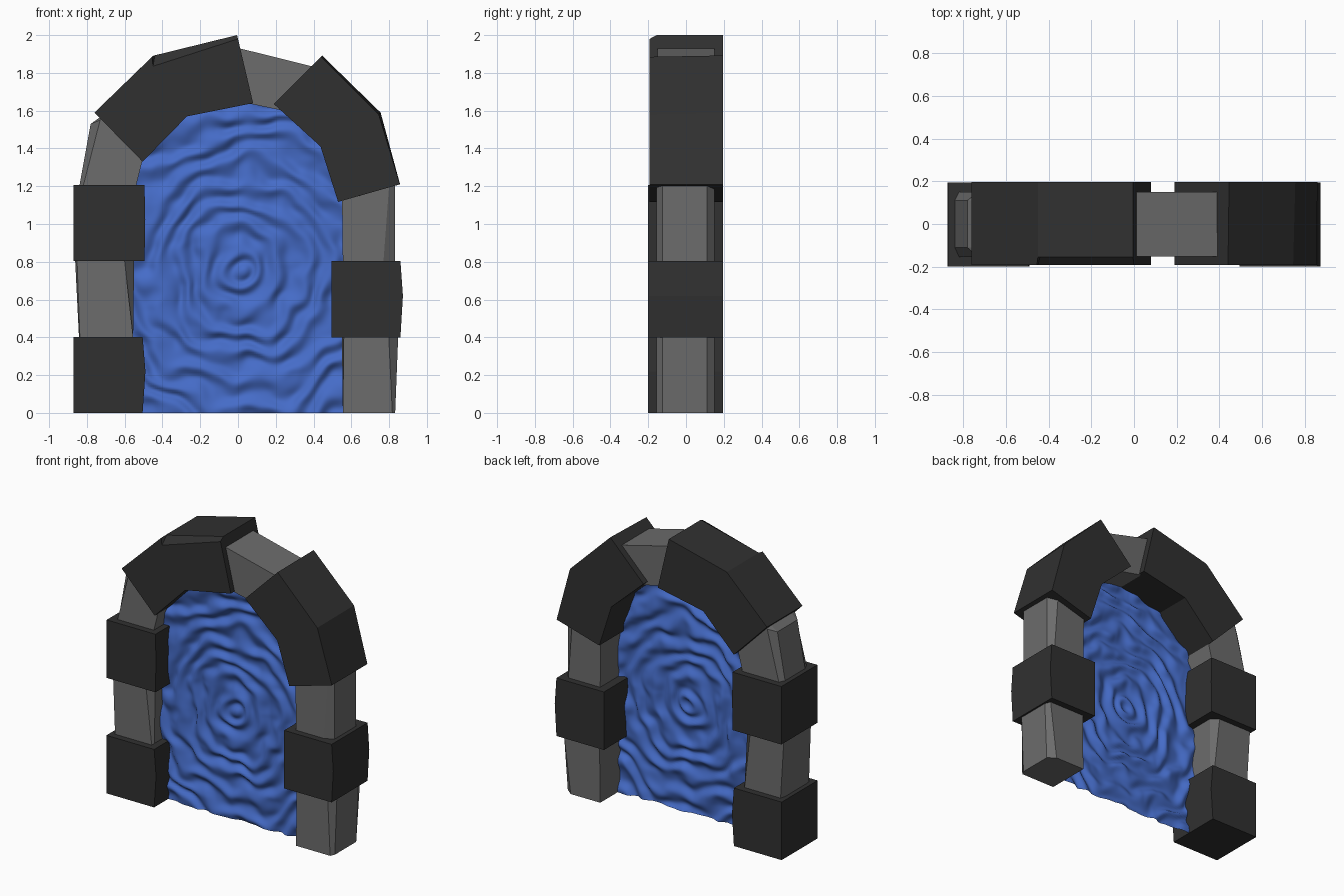
import bpy, bmesh, math
from mathutils import Vector, noise

if "Cube" in bpy.data.objects:
    bpy.data.objects.remove(bpy.data.objects["Cube"])


def material(name, rgb):
    m = bpy.data.materials.new(name)
    m.diffuse_color = (*rgb, 1)
    m.use_nodes = True
    m.node_tree.nodes["Principled BSDF"].inputs["Base Color"].default_value = m.diffuse_color
    return m


DARK = material("dark_stone", (0.03, 0.03, 0.03))
LIGHT = material("light_stone", (0.15, 0.15, 0.15))
WATER = material("blue_surface", (0.06, 0.15, 0.58))


def finish(name, bm, mat):
    bmesh.ops.recalc_face_normals(bm, faces=bm.faces)
    me = bpy.data.meshes.new(name)
    bm.to_mesh(me)
    bm.free()
    me.materials.append(mat)
    ob = bpy.data.objects.new(name, me)
    bpy.context.collection.objects.link(ob)
    return ob


def stone(name, mat, *sections):
    """Loft (x, z) profiles from front to back; sections are (y, profile)."""
    bm = bmesh.new()
    rings = [[bm.verts.new((x, y, z)) for x, z in prof] for y, prof in sections]
    n = len(rings[0])
    for a, b in zip(rings, rings[1:]):
        for i in range(n):
            j = (i + 1) % n
            bm.faces.new((a[i], a[j], b[j], b[i]))
    bm.faces.new(rings[0])
    bm.faces.new(rings[-1])
    return finish(name, bm, mat)


def dark_post(name, s, z0, inner, outer, bulge_in, bulge_out):
    """Big post block, with a slight belly on its inner and outer sides."""
    z1, zm = z0 + 0.403, z0 + 0.22
    prof = [(s * x, z) for x, z in
            ((inner, z0), (outer, z0), (outer + bulge_out, zm),
             (outer, z1), (inner, z1), (inner - bulge_in, zm))]
    stone(name, DARK, (-0.2, prof), (0.195, prof))


def light_post(name, s, z0, out0, out1, cut0, cut1, inner_cut=0.0):
    """Narrow post block with tapering chamfers on its outer edges."""
    z1 = z0 + 0.403
    def prof(c0, c1, ci):
        return [(s * x, z) for x, z in
                ((0.555, z0), (out0 - c0, z0), (out1 - c1, z1), (0.55 + ci, z1))]
    stone(name, LIGHT, (-0.155, prof(cut0, cut1, inner_cut)), (-0.125, prof(0, 0, 0)),
          (0.11, prof(0, 0, 0)), (0.15, prof(cut1, cut0, inner_cut)))


# Left and right posts
dark_post("left_base_block", -1, 0.0, 0.505, 0.872, 0.015, 0.0)
light_post("left_lower_stone", -1, 0.4, 0.842, 0.862, 0.005, 0.01, 0.05)
dark_post("left_upper_block", -1, 0.803, 0.495, 0.87, 0.004, 0.0)
light_post("right_base_stone", 1, 0.0, 0.832, 0.848, 0.015, 0.05, 0.01)
dark_post("right_lower_block", 1, 0.4, 0.495, 0.86, 0.0, 0.013)
light_post("right_upper_stone", 1, 0.8, 0.83, 0.83, 0.06, 0.03)

# Light stone where the left post turns into the arch
curve_front = [(-0.82, 1.2), (-0.54, 1.2), (-0.5, 1.36), (-0.71, 1.57), (-0.73, 1.55)]
curve_mid = [(-0.84, 1.2), (-0.54, 1.2), (-0.5, 1.36), (-0.71, 1.58), (-0.78, 1.53)]
stone("left_shoulder_stone", LIGHT, (-0.155, curve_front), (-0.11, curve_mid),
      (0.11, curve_mid), (0.15, curve_front))

# Big left arch stone with a wedge cut from its upper front edge
arch_front = [(-0.76, 1.59), (-0.505, 1.33), (-0.27, 1.57), (0.08, 1.64),
              (0.0, 1.98), (-0.45, 1.835), (-0.455, 1.885)]
arch_back = arch_front[:4] + [(-0.005, 2.0), (-0.44, 1.893), (-0.45, 1.89)]
stone("left_arch_block", DARK, (-0.193, arch_front), (-0.155, arch_back), (0.196, arch_back))

# Light top stone
top_prof = [(0.0, 1.65), (0.24, 1.6), (0.41, 1.83), (0.0, 1.932)]
stone("top_stone", LIGHT, (-0.152, top_prof), (0.15, top_prof))

# Big right arch stone
right_front = [(0.19, 1.635), (0.437, 1.41), (0.53, 1.117), (0.857, 1.21), (0.745, 1.58), (0.44, 1.885)]
right_back = right_front[:3] + [(0.858, 1.21), (0.755, 1.59), (0.445, 1.892)]
stone("right_arch_block", DARK, (-0.193, right_front), (0.196, right_back))


# Rippling surface that fills the arch, set forward of the middle
def ripple(x, z):
    warp = noise.noise(Vector((x * 4.5, z * 4.5, 0.3)))
    fine = noise.noise(Vector((x * 9, z * 9, 5.0)))
    r = math.hypot(x - 0.03, z - 0.75)
    wave = math.sin(50 * r + 4.5 * warp + 1.5 * fine)
    return -0.055 + 0.014 * wave * (0.9 + 0.6 * fine) + 0.008 * fine


bm = bmesh.new()
NX, NZ = 100, 140
rows = []
for k in range(NZ + 1):
    z = 1.66 * k / NZ
    half = 0.575 * math.sqrt(1 - (max(0, z - 1.2) / 0.48) ** 2)
    xs = [half * (2 * i / NX - 1) for i in range(NX + 1)]
    rows.append([bm.verts.new((x, ripple(x, z), z)) for x in xs])
for a, b in zip(rows, rows[1:]):
    for i in range(NX):
        bm.faces.new((a[i], a[i + 1], b[i + 1], b[i]))
for f in bm.faces:
    f.smooth = True
finish("rippling_surface", bm, WATER)
